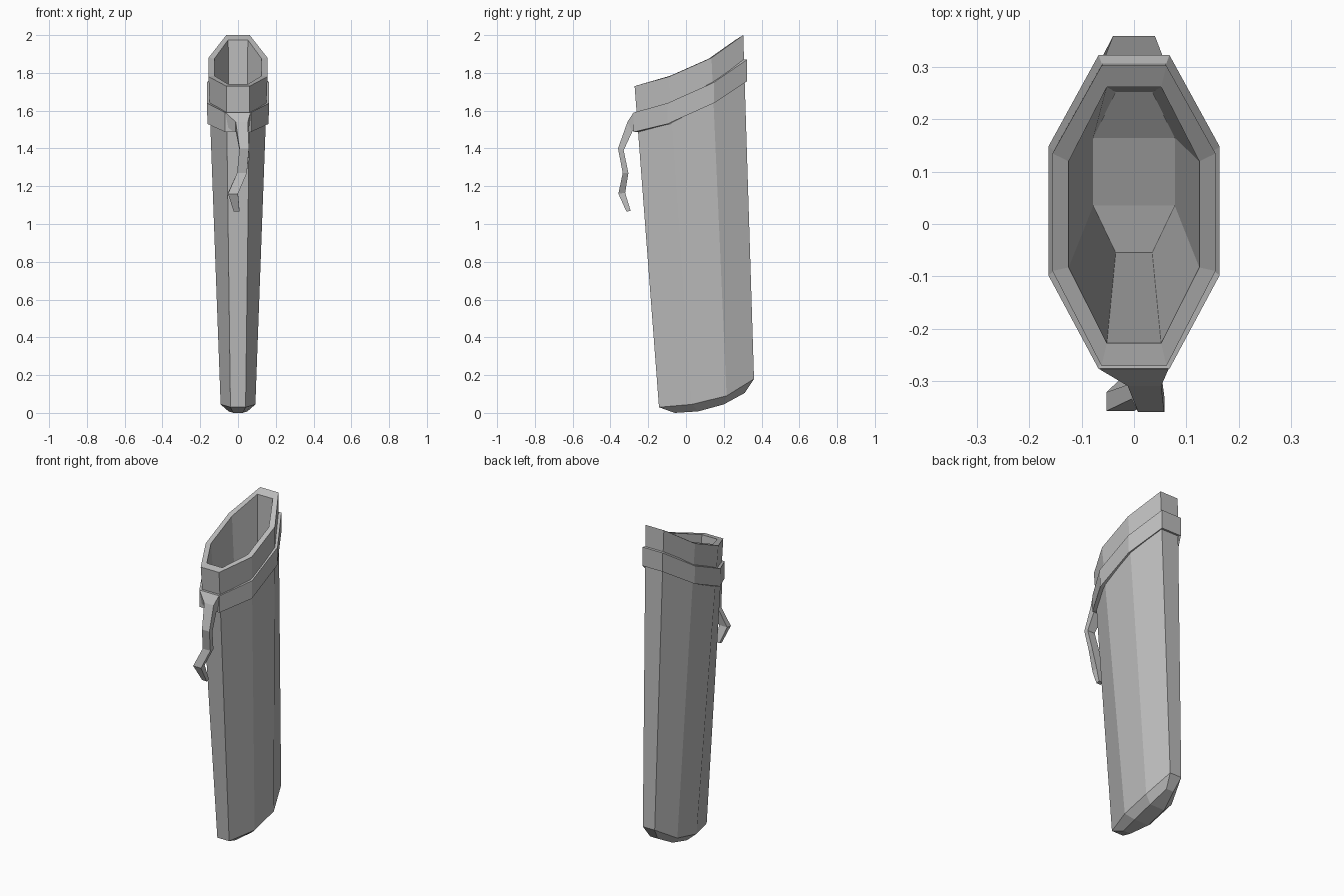
import bpy
import bmesh

old = bpy.data.objects.get("Cube")
if old:
    bpy.data.objects.remove(old, do_unlink=True)

grey = bpy.data.materials.new("plain_grey")
grey.use_nodes = True
grey.diffuse_color = (0.5, 0.5, 0.5, 1)
grey.node_tree.nodes["Principled BSDF"].inputs["Base Color"].default_value = (0.5, 0.5, 0.5, 1)


def octagon(widths, ys, zs):
    """Eight-sided mirrored section from four stations, front to back."""
    end, side = widths
    right = list(zip((end, side, side, end), ys, zs))
    return right + [(-x, y, z) for x, y, z in reversed(right)]


def loft(name, sections, closed=False, caps=()):
    """Skin quads between equal sections; caps are listed section indices."""
    bm = bmesh.new()
    rings = [[bm.verts.new(p) for p in s] for s in sections]
    n = len(rings[0])
    pairs = list(zip(rings, rings[1:]))
    if closed:
        pairs.append((rings[-1], rings[0]))
    for a, b in pairs:
        for i in range(n):
            j = (i + 1) % n
            bm.faces.new((a[i], a[j], b[j], b[i]))
    for c in caps:
        r = rings[c]
        # strips across, joining each side to its mirror image
        for i in range(n // 2 - 1):
            bm.faces.new((r[i], r[i + 1], r[n - 2 - i], r[n - 1 - i]))
    bmesh.ops.recalc_face_normals(bm, faces=bm.faces)
    mesh = bpy.data.meshes.new(name)
    bm.to_mesh(mesh)
    bm.free()
    mesh.materials.append(grey)
    obj = bpy.data.objects.new(name, mesh)
    bpy.context.collection.objects.link(obj)
    return obj


# Hollow tapered sheath: tip, outer wall, rim, inner wall, floor
loft("sheath_body", [
    octagon((0.025, 0.05), (-0.06, 0.065, 0.2, 0.31), (0, 0.008, 0.045, 0.105)),
    octagon((0.04, 0.092), (-0.143, 0.03, 0.215, 0.36), (0.03, 0.045, 0.09, 0.18)),
    octagon((0.062, 0.156), (-0.272, -0.09, 0.135, 0.303), (1.73, 1.78, 1.88, 2.0)),
    octagon((0.052, 0.125), (-0.228, -0.083, 0.12, 0.262), (1.74, 1.785, 1.875, 1.975)),
    octagon((0.035, 0.078), (-0.055, 0.035, 0.165, 0.253), (0.12, 0.15, 0.21, 0.28)),
], caps=(0, 4))

# Raised band around the mouth
outer_y, inner_y = (-0.277, -0.098, 0.148, 0.323), (-0.24, -0.08, 0.13, 0.29)
top_z, low_z = (1.59, 1.64, 1.75, 1.87), (1.487, 1.53, 1.64, 1.755)
loft("collar_band", [
    octagon((0.068, 0.164), outer_y, top_z),
    octagon((0.068, 0.162), outer_y, low_z),
    octagon((0.055, 0.138), inner_y, low_z),
    octagon((0.055, 0.138), inner_y, top_z),
], closed=True)

# Bent strap hanging from the band: left x, right x, front y/z, rear y/z
path = [
    (-0.066, 0.066, -0.278, 1.59, -0.265, 1.5),
    (-0.012, 0.052, -0.31, 1.54, -0.284, 1.49),
    (0.008, 0.058, -0.36, 1.4, -0.33, 1.39),
    (-0.005, 0.047, -0.335, 1.27, -0.305, 1.27),
    (-0.053, 0.0, -0.358, 1.16, -0.322, 1.165),
    (-0.022, 0.008, -0.315, 1.065, -0.293, 1.07),
]
loft("hanging_strap", [
    [(l, fy, fz), (r, fy, fz), (r, ry, rz), (l, ry, rz)]
    for l, r, fy, fz, ry, rz in path
], caps=(0, 5))
